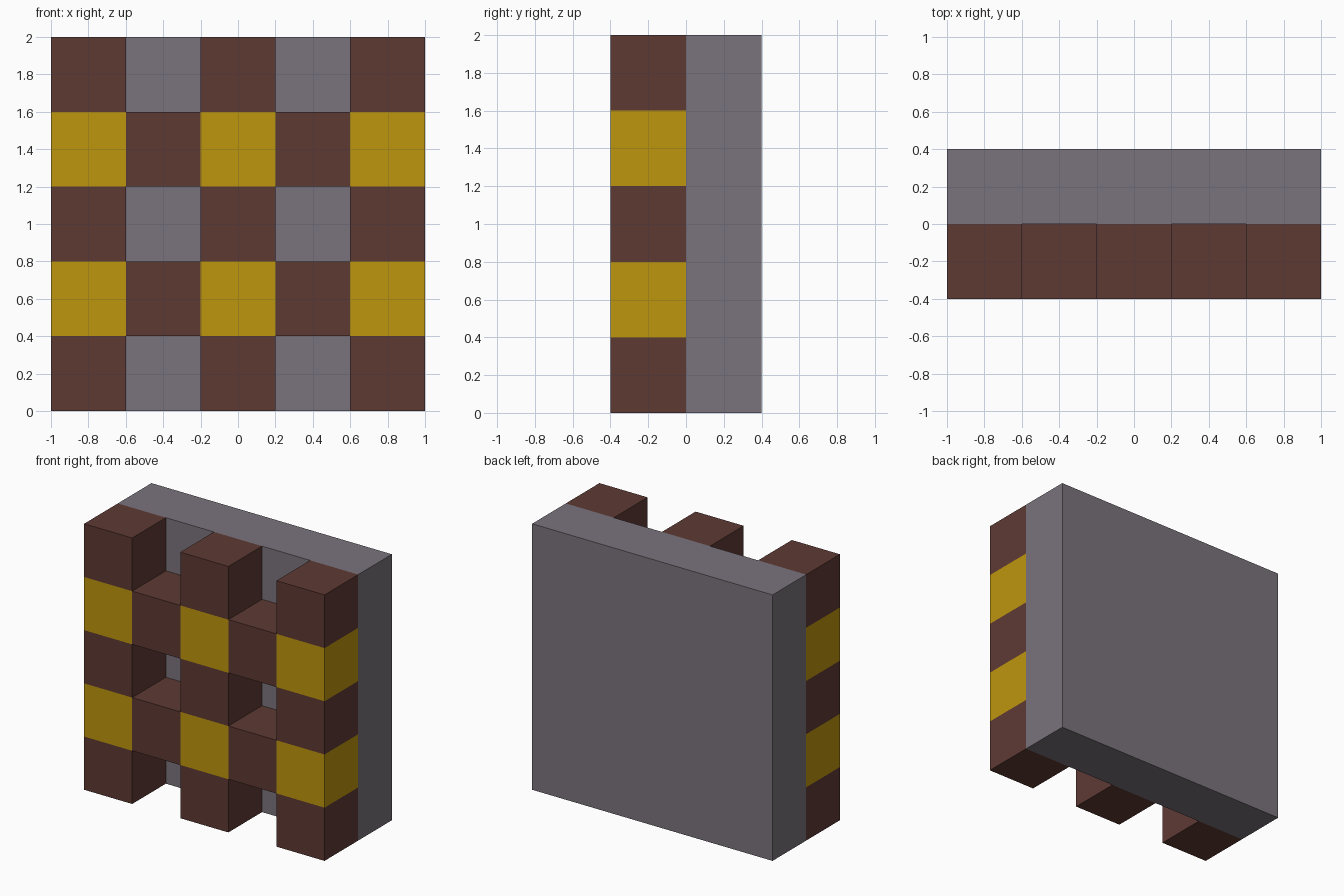
import bpy
import bmesh
from mathutils import Matrix, Vector

default = bpy.data.objects.get("Cube")
if default:
    bpy.data.objects.remove(default, do_unlink=True)

UNIT = 0.4


def make_material(name, rgb):
    mat = bpy.data.materials.new(name)
    mat.use_nodes = True
    colour = (*rgb, 1.0)
    mat.diffuse_color = colour
    shader = next(n for n in mat.node_tree.nodes if n.type == "BSDF_PRINCIPLED")
    shader.inputs["Base Color"].default_value = colour
    return mat


stone = make_material("grey stone", (0.195, 0.174, 0.202))
brick = make_material("brown brick", (0.112, 0.042, 0.034))
gold = make_material("gold", (0.515, 0.305, 0.004))


def make_box(name, centre, size, materials, bands=1):
    """Flat-shaded box, cut into equal height bands with alternating materials."""
    bm = bmesh.new()
    place = Matrix.Translation(centre) @ Matrix.Diagonal((*size, 1))
    bmesh.ops.create_cube(bm, size=1, matrix=place)
    bottom = centre[2] - size[2] / 2
    step = size[2] / bands
    for i in range(1, bands):
        bmesh.ops.bisect_plane(bm, geom=bm.verts[:] + bm.edges[:] + bm.faces[:],
                               plane_co=Vector((0, 0, bottom + i * step)),
                               plane_no=Vector((0, 0, 1)))
    for face in bm.faces:
        height = face.calc_center_median().z - bottom
        band = min(bands - 1, int(height / step))
        face.material_index = band % len(materials)
    mesh = bpy.data.meshes.new(name)
    bm.to_mesh(mesh)
    bm.free()
    for mat in materials:
        mesh.materials.append(mat)
    obj = bpy.data.objects.new(name, mesh)
    bpy.context.collection.objects.link(obj)
    return obj


# Solid slab at the back
make_box("back_slab", (0, UNIT / 2, 1), (2, UNIT, 2), [stone])

# Full-height columns, banded brown and gold
for side, x in (("right", -2), ("middle", 0), ("left", 2)):
    make_box(side + "_column", (x * UNIT, -UNIT / 2, 1), (UNIT, UNIT, 2),
             [brick, gold], bands=5)

# Brown blocks bridging the columns in the gold rows
for side, x in (("right", -1), ("left", 1)):
    for level, row in (("lower", 1), ("upper", 3)):
        make_box(f"{level}_{side}_bridge",
                 (x * UNIT, -UNIT / 2, (row + 0.5) * UNIT),
                 (UNIT, UNIT, UNIT), [brick])
